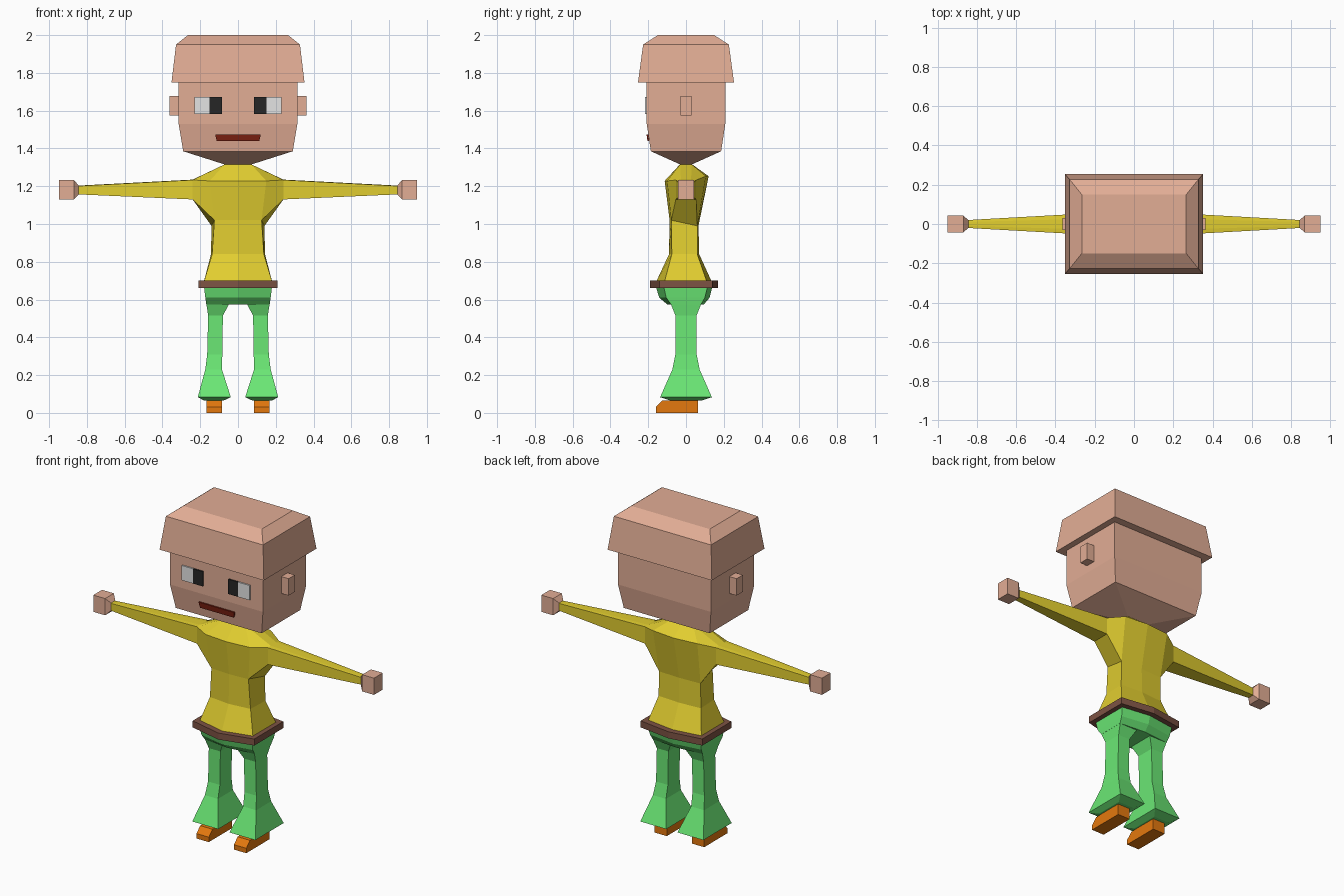
import bpy
import bmesh

default = bpy.data.objects.get("Cube")
if default:
    bpy.data.objects.remove(default, do_unlink=True)


def material(name, *rgb):
    """Flat material from 0-255 display values, stored as linear."""
    linear = [((c / 255 + 0.055) / 1.055) ** 2.4 for c in rgb] + [1]
    mat = bpy.data.materials.new(name)
    mat.use_nodes = True
    mat.diffuse_color = linear
    mat.node_tree.nodes["Principled BSDF"].inputs["Base Color"].default_value = linear
    return mat


SKIN = material("skin", 226, 173, 149)
SHIRT = material("yellow_shirt", 226, 206, 48)
PANTS = material("green_pants", 107, 232, 117)
BELT = material("brown_belt", 125, 83, 68)
SHOE = material("orange_shoe", 228, 120, 14)
WHITE = material("eye_white", 228, 228, 228)
BLACK = material("pupil_black", 38, 38, 38)
MOUTH = material("mouth_red", 128, 34, 18)


def loft(name, mat, rings, side=1):
    """Skin equal-length rings, cap both ends; side=-1 mirrors across x."""
    bm = bmesh.new()
    rows = [[bm.verts.new((x * side, y, z)) for x, y, z in ring] for ring in rings]
    n = len(rows[0])
    for a, b in zip(rows, rows[1:]):
        for i in range(n):
            j = (i + 1) % n
            bm.faces.new((a[i], a[j], b[j], b[i]))
    bm.faces.new(rows[0])
    bm.faces.new(rows[-1])
    bmesh.ops.recalc_face_normals(bm, faces=bm.faces)
    mesh = bpy.data.meshes.new(name)
    bm.to_mesh(mesh)
    bm.free()
    mesh.materials.append(mat)
    obj = bpy.data.objects.new(name, mesh)
    bpy.context.collection.objects.link(obj)
    return obj


def rect(z, x0, x1, y0, y1):
    return [(x0, y0, z), (x1, y0, z), (x1, y1, z), (x0, y1, z)]


def rect_x(x, y, z0, z1):
    return [(x, -y, z0), (x, y, z0), (x, y, z1), (x, -y, z1)]


def box(name, mat, x0, x1, y0, y1, z0, z1, side=1):
    return loft(name, mat, [rect(z, x0, x1, y0, y1) for z in (z0, z1)], side)


def hexagon(z, xf, xb, corner_f, mid_f, corner_b, mid_b, back_rise=0):
    """Six-sided body section with a ridge down the front and back."""
    zb = z + back_rise
    return [(-xf, corner_f, z), (0, mid_f, z), (xf, corner_f, z),
            (xb, corner_b, zb), (0, mid_b, zb), (-xb, corner_b, zb)]


# Head and cap
loft("head", SKIN, [rect(z, -x, x, -y, y) for z, x, y in (
    (1.315, .07, .03), (1.385, .29, .186), (1.53, .314, .208), (1.76, .314, .208))])
loft("hair_cap", SKIN, [rect(z, -x, x, -y, y) for z, x, y in (
    (1.75, .352, .254), (1.95, .328, .227), (2.0, .265, .149))])

# Mouth plate following the slope of the jaw
loft("mouth", MOUTH, [rect(1.44, -.113, .113, -.204, -.195),
                      rect(1.475, -.121, .121, -.209, -.2)])

# Torso, from hem to neck
low_chest = hexagon(1.02, .125, .14, -.078, -.087, .06, .066, -.03)
collar = hexagon(1.228, .15, .15, -.1, -.113, .105, .12, .025)
neck = hexagon(1.316, .07, .07, -.03, -.032, .03, .032)
loft("shirt_body", SHIRT, [
    hexagon(.69, .182, .182, -.115, -.16, .112, .138),
    hexagon(.84, .137, .143, -.075, -.09, .06, .07),
    low_chest, collar, neck])

# Belt and hips
loft("belt", BELT, [hexagon(z, .208, .208, -.14, -.19, .14, .17) for z in (.66, .7)])
loft("hips", PANTS, [
    hexagon(.575, .168, .168, -.08, -.1, .08, .095),
    hexagon(.61, .173, .173, -.105, -.142, .1, .125),
    hexagon(.67, .18, .18, -.118, -.16, .115, .14)])

for side, label in ((1, "left"), (-1, "right")):
    # Face details
    box(label + "_ear", SKIN, .3, .363, -.03, .03, 1.575, 1.678, side)
    box(label + "_eye_white", WHITE, .152, .229, -.217, -.207, 1.582, 1.672, side)
    box(label + "_pupil", BLACK, .086, .152, -.217, -.207, 1.582, 1.672, side)

    # Sleeve joins neck, collar and lower chest, then narrows to the wrist
    shoulder = [neck[2], collar[2], low_chest[2], low_chest[3], collar[3], neck[3]]
    sleeve = [shoulder]
    for x, y, z0, z1 in ((.24, .054, 1.13, 1.235), (.85, .02, 1.157, 1.203)):
        sleeve.append([(x, -y * .5, z1), (x, -y, z1 - .002), (x, -y, z0),
                       (x, y, z0), (x, y, z1 - .002), (x, y * .5, z1)])
    loft(label + "_sleeve", SHIRT, sleeve, side)
    loft(label + "_hand", SKIN, [rect_x(.843, .02, 1.157, 1.203),
                                 rect_x(.868, .042, 1.13, 1.232),
                                 rect_x(.948, .042, 1.13, 1.232)], side)

    # Flared trouser leg
    loft(label + "_leg", PANTS, [rect(z, x0, x1, -y, y) for z, x0, x1, y in (
        (.066, .075, .18, .085), (.083, .038, .213, .137), (.23, .085, .173, .072),
        (.31, .083, .163, .056), (.515, .08, .158, .056), (.58, .045, .168, .082))], side)

    # Shoe with a sloping toe
    loft(label + "_shoe", SHOE, [
        [(x, -.16, 0), (x, .064, 0), (x, .064, .07), (x, -.125, .065), (x, -.16, .03)]
        for x in (.085, .168)], side)
